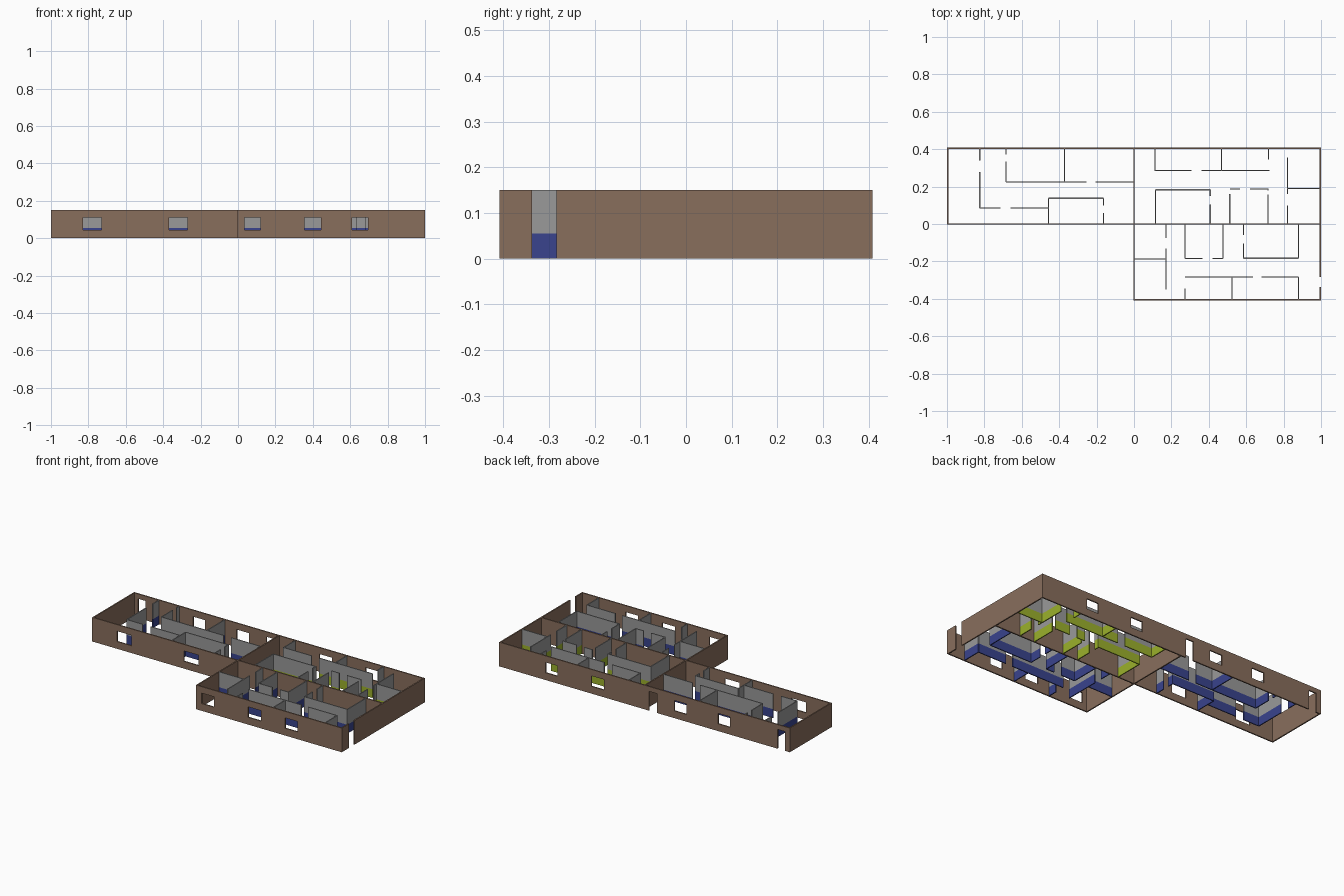
import bpy, bmesh
from mathutils import Vector

if "Cube" in bpy.data.objects:
    bpy.data.objects.remove(bpy.data.objects["Cube"])

H = 0.15          # wall height
BAND = 0.055      # height of the painted lower band
T_OUT, T_IN = 0.008, 0.006


def mat(name, rgb):
    m = bpy.data.materials.new(name)
    m.diffuse_color = (*rgb, 1)
    m.use_nodes = True
    m.node_tree.nodes["Principled BSDF"].inputs["Base Color"].default_value = m.diffuse_color
    return m


BROWN = mat("brown brick", (0.25, 0.157, 0.108))
GREY = mat("grey plaster", (0.32, 0.32, 0.32))
BLUE = mat("blue paint", (0.041, 0.057, 0.27))
LIME = mat("lime paint", (0.33, 0.44, 0.025))


def wall(name, axis, at, a, b, thick, mats, holes=()):
    """Upright wall along an axis, with holes (start, end, z0, z1); second material fills the lower band."""
    us = sorted({a, b, *[h[0] for h in holes], *[h[1] for h in holes]})
    zs = sorted({0, H, *[h[2] for h in holes], *[h[3] for h in holes]} | ({BAND} if len(mats) > 1 else set()))

    def pt(u, z):
        return (u, at - thick / 2, z) if axis == 'x' else (at - thick / 2, u, z)

    bm = bmesh.new()
    grid = [[bm.verts.new(pt(u, z)) for z in zs] for u in us]
    for i in range(len(us) - 1):
        for j in range(len(zs) - 1):
            u, z = (us[i] + us[i + 1]) / 2, (zs[j] + zs[j + 1]) / 2
            if not any(h[0] < u < h[1] and h[2] < z < h[3] for h in holes):
                bm.faces.new((grid[i][j], grid[i + 1][j], grid[i + 1][j + 1], grid[i][j + 1]))
    ext = bmesh.ops.extrude_face_region(bm, geom=bm.faces[:], use_keep_orig=True)
    moved = [g for g in ext['geom'] if isinstance(g, bmesh.types.BMVert)]
    bmesh.ops.translate(bm, verts=moved, vec=Vector((0, thick, 0) if axis == 'x' else (thick, 0, 0)))
    bmesh.ops.delete(bm, geom=[v for v in bm.verts if not v.link_faces], context='VERTS')
    bmesh.ops.recalc_face_normals(bm, faces=bm.faces[:])
    for f in bm.faces:
        f.material_index = int(len(mats) > 1 and f.calc_center_median().z < BAND)
    me = bpy.data.meshes.new(name)
    bm.to_mesh(me)
    bm.free()
    for m in mats:
        me.materials.append(m)
    bpy.context.collection.objects.link(bpy.data.objects.new(name, me))


def win(a, b):
    return (a, b, 0.045, 0.11)


def door(a, b, top=0.12):
    return (a, b, 0, top)


# Outer walls
X, Y, h = 1.0, 0.408, T_OUT / 2
outer = [
    ("back_wall", 'x', Y - h, -X, X, [door(-0.967, -0.915), win(-0.59, -0.507), win(-0.29, -0.205),
                                      door(-0.085, -0.03), win(0.28, 0.365), win(0.597, 0.68)]),
    ("middle_wall", 'x', 0, -X, X, [win(-0.83, -0.73), win(-0.37, -0.27)]),
    ("front_wall", 'x', -Y + h, 0, X, [win(0.035, 0.12), win(0.355, 0.445), win(0.61, 0.695)]),
    ("left_end_wall", 'y', -X + h, 0, Y, []),
    ("dividing_wall", 'y', 0, -Y, Y, []),
    ("right_end_wall", 'y', X - h, -Y, Y, [door(-0.337, -0.283, H)]),
]
for name, axis, at, a, b, holes in outer:
    wall(name, axis, at, a, b, T_OUT, [BROWN], holes)

# Room partitions: axis, position, start, end, optional full-height doorway
left_rooms = [
    ('y', -0.825, 0.085, 0.40, (0.277, 0.34)), ('y', -0.685, 0.225, 0.40, (0.335, 0.372)),
    ('x', 0.225, -0.685, 0, (-0.255, -0.205)), ('y', -0.372, 0.225, 0.40),
    ('x', 0.085, -0.825, -0.457, (-0.715, -0.66)), ('y', -0.457, 0, 0.138),
    ('x', 0.138, -0.457, -0.163), ('y', -0.163, 0, 0.138, (0.06, 0.1)),
]
right_rooms = [
    ('y', 0.113, 0.285, 0.40), ('x', 0.287, 0.11, 0.725, (0.307, 0.36)),
    ('y', 0.468, 0.287, 0.40), ('y', 0.72, 0.345, 0.40),
    ('y', 0.82, 0, 0.355, (0.1, 0.16)), ('x', 0.19, 0.82, 0.995),
    ('x', 0.183, 0.115, 0.41), ('y', 0.115, 0, 0.183), ('y', 0.408, 0, 0.183, (0.105, 0.15)),
    ('x', 0.187, 0.512, 0.718, (0.567, 0.62)), ('y', 0.512, 0, 0.16),
    ('y', 0.717, 0, 0.187, (0.158, 0.18)),
]
front_rooms = [
    ('y', 0.172, -0.35, 0, (-0.13, -0.075)), ('x', -0.187, 0, 0.172),
    ('y', 0.272, -0.185, 0), ('x', -0.185, 0.272, 0.475, (0.367, 0.42)), ('y', 0.475, -0.185, 0),
    ('y', 0.585, -0.185, 0, (-0.105, -0.06)), ('x', -0.183, 0.585, 0.88), ('y', 0.88, -0.183, 0),
    ('x', -0.283, 0.272, 0.88, (0.635, 0.683)), ('y', 0.88, -0.40, -0.283),
    ('y', 0.523, -0.40, -0.283), ('y', 0.272, -0.40, -0.345),
]
for group, paint, rooms in (("left", BLUE, left_rooms), ("right", LIME, right_rooms), ("front", BLUE, front_rooms)):
    for i, (axis, at, a, b, *gap) in enumerate(rooms):
        wall(f"{group}_partition_{i + 1}", axis, at, a, b, T_IN, [GREY, paint],
             [door(*g, H) for g in gap])
